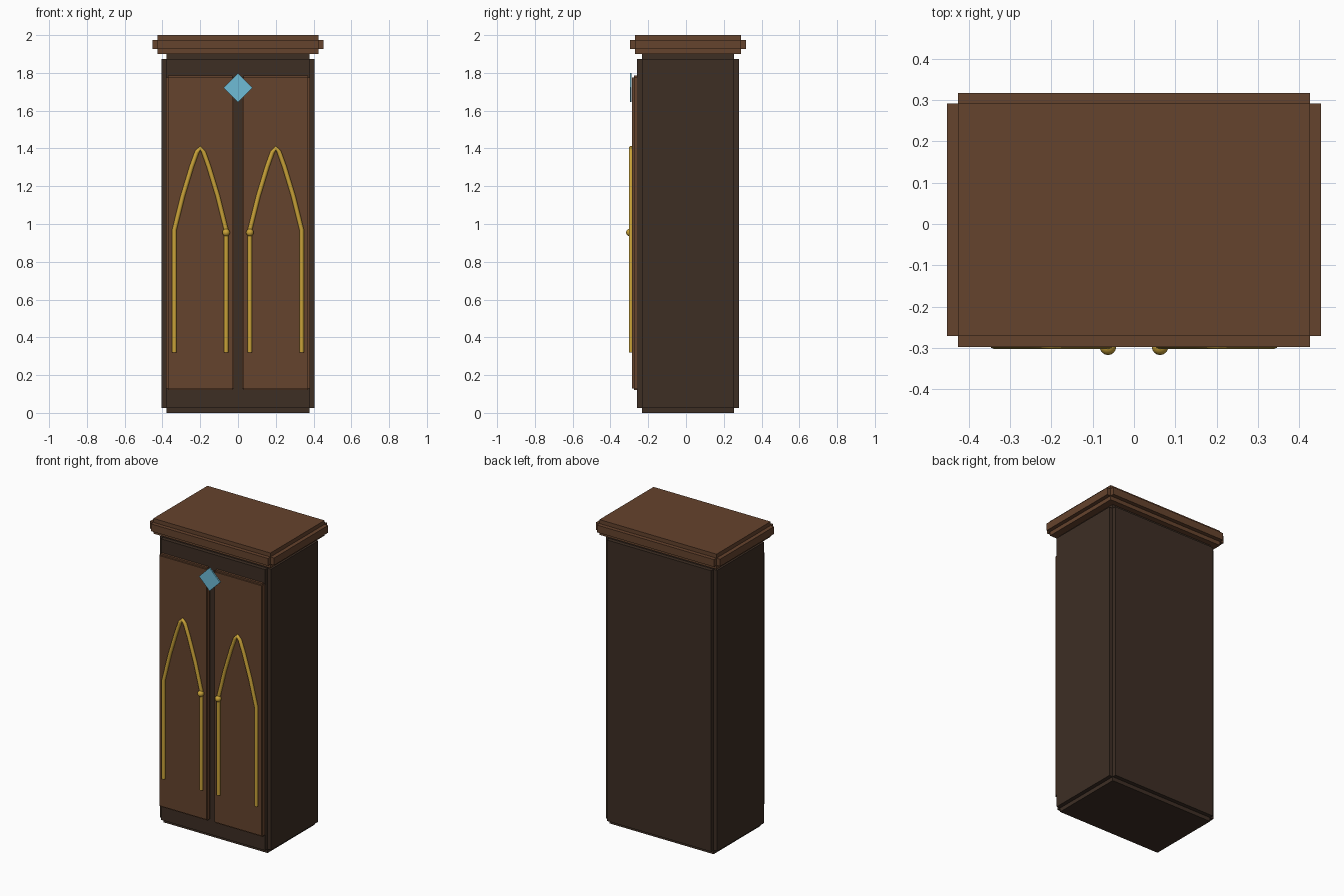
import bpy, bmesh, math
from mathutils import Matrix

if "Cube" in bpy.data.objects:
    bpy.data.objects.remove(bpy.data.objects["Cube"])


def material(name, rgb):
    m = bpy.data.materials.new(name)
    lin = [((c / 255 + 0.055) / 1.055) ** 2.4 for c in rgb]
    m.diffuse_color = (*lin, 1)
    m.use_nodes = True
    m.node_tree.nodes["Principled BSDF"].inputs["Base Color"].default_value = m.diffuse_color
    return m


DARK = material("dark wood", (61, 46, 36))
BROWN = material("brown wood", (101, 67, 45))
GOLD = material("gold", (201, 162, 56))
BLUE = material("pale blue", (110, 188, 214))


def add(name, bm, mat):
    bmesh.ops.recalc_face_normals(bm, faces=bm.faces)
    me = bpy.data.meshes.new(name)
    bm.to_mesh(me)
    bm.free()
    me.materials.append(mat)
    ob = bpy.data.objects.new(name, me)
    bpy.context.collection.objects.link(ob)
    return ob


def notched_box(name, lo, hi, step, mat):
    """Box with a square step cut along every edge: inner box, each face pushed out."""
    bm = bmesh.new()
    bmesh.ops.create_cube(bm, size=1)
    for v in bm.verts:
        for i in range(3):
            v.co[i] = hi[i] - step if v.co[i] > 0 else lo[i] + step
    bm.normal_update()
    for f in list(bm.faces):
        n = f.normal.copy()
        new = bmesh.ops.extrude_discrete_faces(bm, faces=[f])["faces"][0]
        bmesh.ops.translate(bm, vec=n * step, verts=new.verts)
    return add(name, bm, mat)


# carcass and cornice
notched_box("cabinet_body", (-0.405, -0.26, 0), (0.405, 0.28, 1.90), 0.026, DARK)
notched_box("cornice", (-0.452, -0.297, 1.90), (0.452, 0.317, 2.0), 0.026, BROWN)

# right half of the pointed arch, from foot to tip: offset from door centre, height
HALF = [(0.137, 0.32), (0.137, 0.97), (0.092, 1.15), (0.045, 1.305), (0.018, 1.38), (0, 1.402)]

for side, s in (("left", -1), ("right", 1)):
    # door panel
    x0, x1 = sorted((s * 0.02, s * 0.38))
    notched_box(side + "_door", (x0, -0.285, 0.12), (x1, -0.25, 1.785), 0.01, BROWN)

    # gilded pointed arch
    pts = HALF + [(-x, z) for x, z in reversed(HALF[:-1])]
    cu = bpy.data.curves.new(side + "_arch_trim", "CURVE")
    cu.dimensions = "3D"
    cu.bevel_depth = 0.012
    cu.bevel_resolution = 2
    cu.use_fill_caps = True
    sp = cu.splines.new("POLY")
    sp.points.add(len(pts) - 1)
    for p, (x, z) in zip(sp.points, pts):
        p.co = (s * 0.2 + x, -0.291, z, 1)
    cu.materials.append(GOLD)
    ob = bpy.data.objects.new(side + "_arch_trim", cu)
    bpy.context.collection.objects.link(ob)

    # round door knob
    bm = bmesh.new()
    bmesh.ops.create_uvsphere(bm, u_segments=16, v_segments=10, radius=0.02,
                              matrix=Matrix.Translation((s * 0.063, -0.297, 0.955)))
    for f in bm.faces:
        f.smooth = True
    add(side + "_knob", bm, GOLD)

# diamond emblem across the door gap
bm = bmesh.new()
bmesh.ops.create_cube(bm, size=1, matrix=Matrix.Translation((0, -0.292, 1.722))
                      @ Matrix.Rotation(math.pi / 4, 4, "Y")
                      @ Matrix.Diagonal((0.108, 0.009, 0.108, 1)))
add("diamond_emblem", bm, BLUE)
